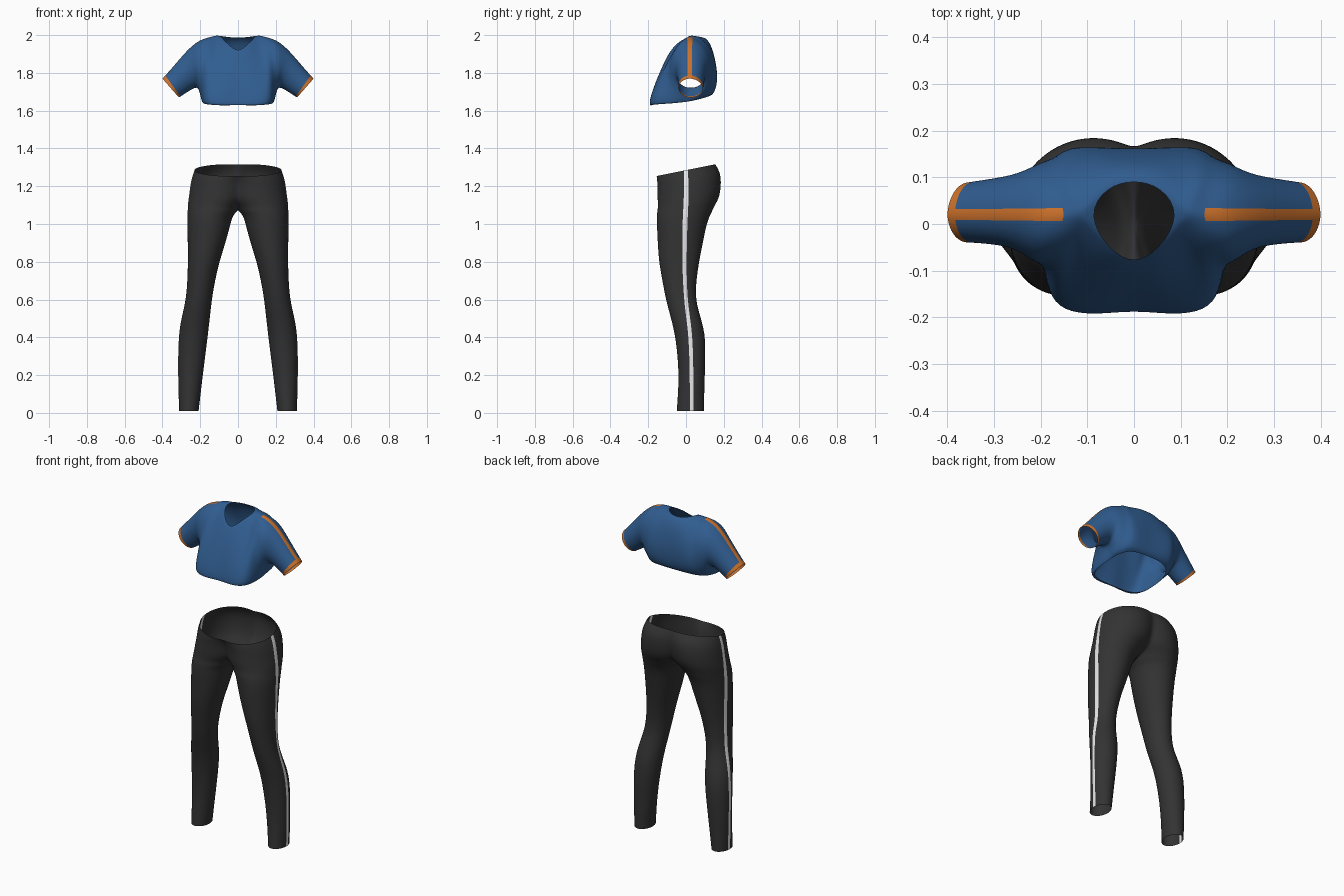
import bpy, bmesh
from math import sin, cos, asin, acos, pi
from mathutils import Vector

if "Cube" in bpy.data.objects:
    bpy.data.objects.remove(bpy.data.objects["Cube"])


def material(name, rgb):
    m = bpy.data.materials.new(name)
    m.use_nodes = True
    m.diffuse_color = (*rgb, 1)
    m.node_tree.nodes["Principled BSDF"].inputs["Base Color"].default_value = (*rgb, 1)
    return m


blue = material("blue fabric", (0.03, 0.11, 0.28))
orange = material("orange trim", (0.62, 0.17, 0.025))
charcoal = material("charcoal fabric", (0.033, 0.033, 0.033))
white = material("white trim", (0.8, 0.8, 0.8))

STEPS = 11


def spread(start, seam, end):
    """Seam angle, stripe edge angle, then even steps to the end."""
    return [start] + [seam + (end - seam) * i / STEPS for i in range(STEPS + 1)]


def build_shell(name, halves, mats, is_trim):
    """Skin the front and back strips of one side, weld and mirror them."""
    bm = bmesh.new()
    for rings in halves:
        grid = [[bm.verts.new(p) for p in ring] for ring in rings]
        for i in range(len(grid) - 1):
            for j in range(len(grid[i]) - 1):
                a, b = grid[i], grid[i + 1]
                face = bm.faces.new((a[j], a[j + 1], b[j + 1], b[j]))
                face.material_index = int(is_trim(i, j))
                face.smooth = True
    bmesh.ops.remove_doubles(bm, verts=bm.verts, dist=0.0005)
    bmesh.ops.recalc_face_normals(bm, faces=bm.faces)
    # Outermost face decides which way is out
    outer = max(bm.faces, key=lambda f: f.calc_center_median().x)
    if outer.normal.x < 0:
        bmesh.ops.reverse_faces(bm, faces=bm.faces)
    mesh = bpy.data.meshes.new(name)
    bm.to_mesh(mesh)
    bm.free()
    for m in mats:
        mesh.materials.append(m)
    obj = bpy.data.objects.new(name, mesh)
    bpy.context.collection.objects.link(obj)
    mirror = obj.modifiers.new("Mirror", "MIRROR")
    mirror.merge_threshold = 0.001
    sub = obj.modifiers.new("Smooth", "SUBSURF")
    sub.levels = sub.render_levels = 2
    return obj


# Leggings: height, centre x, half width, front y, back y, side stripe y, tilt
leg_sections = [
    (0.01, 0.26, 0.052, -0.05, 0.095, 0.03, 0),
    (0.2, 0.252, 0.066, -0.035, 0.1, 0.03, 0),
    (0.4, 0.238, 0.078, -0.055, 0.107, 0.025, 0),
    (0.5, 0.225, 0.076, -0.08, 0.08, 0.012, 0),
    (0.6, 0.207, 0.069, -0.108, 0.05, 0, 0),
    (0.7, 0.195, 0.074, -0.126, 0.055, -0.005, 0),
    (0.8, 0.182, 0.084, -0.145, 0.07, -0.008, 0),
    (0.9, 0.166, 0.101, -0.151, 0.09, -0.006, 0),
    (1.0, 0.154, 0.115, -0.156, 0.11, -0.005, 0),
    (1.05, 0.146, 0.122, -0.155, 0.13, -0.003, 0),
    (1.07, 0.133, 0.133, -0.154, 0.142, -0.002, 0),
    (1.11, 0.112, 0.153, -0.152, 0.165, 0, 0),
    (1.16, 0.097, 0.161, -0.151, 0.182, 0, 0),
    (1.21, 0.087, 0.165, -0.151, 0.187, 0, 0.06),
    (1.25, 0.075, 0.168, -0.154, 0.182, 0, 0.13),
    (1.285, 0.05, 0.18, -0.156, 0.156, 0, 0.2),
]


def leg_strip(side):
    rings = []
    for z, cx, rx, front, back, stripe, tilt in leg_sections:
        cy, ry = (front + back) / 2, (back - front) / 2
        seam = asin((stripe - cy) / ry)
        # Above the crotch the section stops at the middle of the body
        end = acos(max(-1, -cx / rx)) if cx < rx else pi
        ring = []
        for a in spread(seam, seam + side * 0.008 / ry, side * end):
            y = cy + ry * sin(a)
            ring.append(Vector((max(0, cx + rx * cos(a)), y, z + tilt * y)))
        rings.append(ring)
    return rings


build_shell("leggings", [leg_strip(-1), leg_strip(1)], [charcoal, white],
            lambda i, j: j == 0)

# Shirt sections from the middle to the cuff: top, bulge and bottom points
front_open = [
    ((0, -0.087, 1.905), (0, -0.156, 1.75), (0, -0.18, 1.63)),
    ((0.055, -0.055, 1.955), (0.075, -0.165, 1.75), (0.08, -0.18, 1.63)),
    ((0.1, 0.02, 1.998), (0.14, -0.137, 1.78), (0.15, -0.17, 1.633)),
    ((0.125, 0.02, 1.995), (0.168, -0.13, 1.79), (0.183, -0.11, 1.636)),
]
back_open = [
    ((0, 0.095, 1.985), (0, 0.158, 1.84), (0, 0.13, 1.68)),
    ((0.06, 0.08, 1.99), (0.08, 0.16, 1.845), (0.08, 0.13, 1.68)),
    ((0.1, 0.02, 1.998), (0.13, 0.156, 1.855), (0.14, 0.11, 1.672)),
    ((0.125, 0.02, 1.995), (0.16, 0.145, 1.855), (0.172, 0.07, 1.66)),
]
# Shoulder and sleeve: top, front bulge, bottom, back y
sleeve = [
    ((0.148, 0.02, 1.99), (0.19, -0.09, 1.81), (0.188, 0.0, 1.645), 0.137),
    ((0.185, 0.02, 1.98), (0.212, -0.083, 1.83), (0.195, 0.02, 1.69), 0.127),
    ((0.22, 0.02, 1.962), (0.232, -0.068, 1.835), (0.212, 0.025, 1.727), 0.117),
    ((0.27, 0.02, 1.92), (0.263, -0.05, 1.81), (0.24, 0.025, 1.716), 0.105),
    ((0.335, 0.02, 1.842), (0.31, -0.043, 1.763), (0.275, 0.025, 1.693), 0.097),
    ((0.4, 0.02, 1.77), (0.355, -0.04, 1.718), (0.312, 0.025, 1.67), 0.09),
]


def shirt_strip(sections):
    rows = [[Vector(p) for p in row] for row in sections]
    # Narrow extra row for the cuff band
    rows.insert(-1, [a.lerp(b, 0.88) for a, b in zip(rows[-2], rows[-1])])
    rings = []
    for top, bulge, bottom in rows:
        mid, half = (top + bottom) / 2, (top - bottom) / 2
        out = bulge - mid
        rings.append([mid + half * cos(a) + out * sin(a)
                      for a in spread(0, 0.011 / out.length, pi)])
    return rings


front = front_open + [(t, f, b) for t, f, b, _ in sleeve]
back = back_open + [(t, (f[0], y, f[2]), b) for t, f, b, y in sleeve]
cuff_row = len(front) - 1
build_shell("cropped_shirt", [shirt_strip(front), shirt_strip(back)], [blue, orange],
            lambda i, j: i == cuff_row or (j == 0 and i >= len(front_open)))
